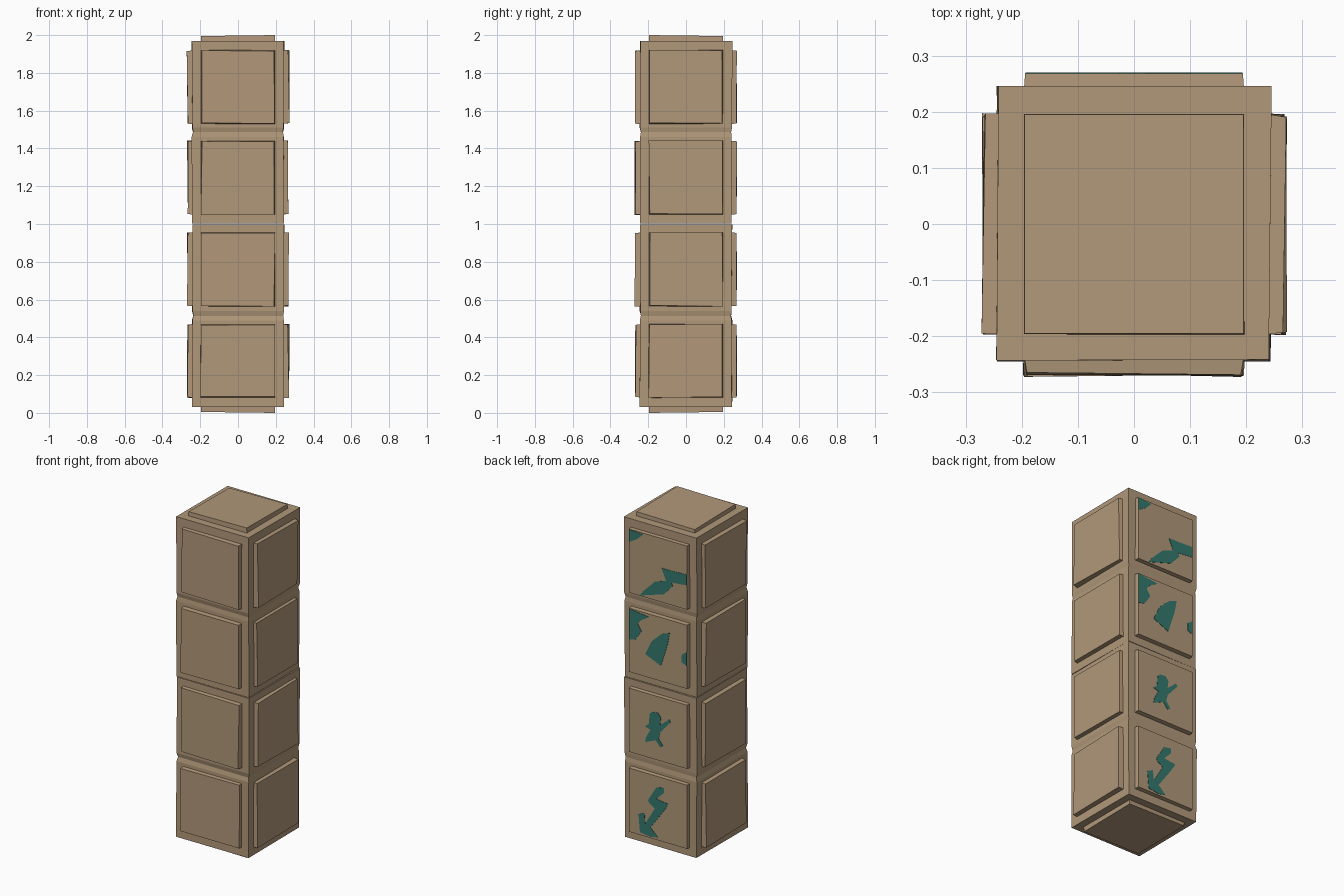
import bpy, bmesh, math, random
from mathutils import Matrix, Vector

if "Cube" in bpy.data.objects:
    bpy.data.objects.remove(bpy.data.objects["Cube"])

random.seed(4)


def material(name, rgb):
    m = bpy.data.materials.new(name)
    m.diffuse_color = (*rgb, 1)
    m.use_nodes = True
    m.node_tree.nodes["Principled BSDF"].inputs["Base Color"].default_value = m.diffuse_color
    return m


TAN = material("tan_stone", (0.44, 0.315, 0.193))
TEAL = material("teal_paint", (0.034, 0.19, 0.155))


def make_object(name, bm, mat):
    bmesh.ops.recalc_face_normals(bm, faces=bm.faces)
    me = bpy.data.meshes.new(name)
    bm.to_mesh(me)
    bm.free()
    me.materials.append(mat)
    ob = bpy.data.objects.new(name, me)
    bpy.context.collection.objects.link(ob)
    return ob


def jit(a):
    return random.uniform(-a, a)


def loft(name, rings, mat=TAN):
    """Join rings of corner points into a closed solid."""
    bm = bmesh.new()
    loops = [[bm.verts.new(p) for p in ring] for ring in rings]
    n = len(loops[0])
    for a, b in zip(loops, loops[1:]):
        for i in range(n):
            j = (i + 1) % n
            bm.faces.new((a[i], a[j], b[j], b[i]))
    bm.faces.new(loops[0][::-1])
    bm.faces.new(loops[-1])
    return make_object(name, bm, mat)


CORNERS = [(-1, -1), (1, -1), (1, 1), (-1, 1)]


def core_ring(z, half, wobble=0.003):
    return [(sx * half + jit(wobble), sy * half + jit(wobble), z) for sx, sy in CORNERS]


# two stacked cores, each slightly pinched halfway up
for name, z0, z1 in (("lower_core", 0.03, 0.998), ("upper_core", 1.002, 1.97)):
    mid = (z0 + z1) / 2
    loft(name, [core_ring(z0, 0.243), core_ring(mid - 0.025, 0.243),
                core_ring(mid, 0.238, 0.002),
                core_ring(mid + 0.025, 0.243), core_ring(z1, 0.243)])


# raised, slightly uneven panels on all four sides
def panel(name, angle, z, rough):
    rot = Matrix.Rotation(angle, 4, 'Z')
    base, outer = [], []
    for sx, sz in CORNERS:
        base.append(rot @ Vector((sx * 0.197, -0.23, z + sz * 0.196)))
        outer.append(rot @ Vector((sx * 0.194 + jit(0.004) * rough,
                                   -0.268 + jit(0.005) * rough,
                                   z + sz * 0.193 + jit(0.004) * rough)))
    loft(name, [base, outer])


LEVELS = (0.275, 0.76, 1.245, 1.725)
for side, angle in (("front", 0), ("right", 90), ("back", 180), ("left", 270)):
    for i, z in enumerate(LEVELS):
        panel(f"{side}_panel_{i + 1}", math.radians(angle), z, 0 if side == "back" else 1)

# top and bottom panels with a slight slope
for name, zb, zo, slope in (("top_panel", 1.96, 2.0, -1), ("bottom_panel", 0.04, 0.0, 1)):
    base = [(sx * 0.197, sy * 0.197, zb) for sx, sy in CORNERS]
    outer = [(sx * 0.195, sy * 0.195, zo + slope * 0.0025 * (2 - sx + sy))
             for sx, sy in CORNERS]
    loft(name, [base, outer])

# painted marks on the back panels, as thin plates (x, z outlines)
MARKS = {
    "arrow_mark": [(.01, .40), (-.04, .41), (-.04, .38), (.01, .33), (-.07, .32),
                   (-.04, .27), (.05, .146), (0, .10), (.05, .09), (.12, .10),
                   (.13, .205), (.09, .225), (.085, .16), (.02, .27), (.06, .295),
                   (.065, .31)],
    "splash_mark": [(.04, .85), (0, .855), (-.02, .83), (-.015, .785), (-.075, .835),
                    (-.085, .82), (-.015, .74), (-.005, .70), (-.035, .66),
                    (-.015, .65), (.015, .685), (.085, .655), (.08, .685), (.05, .74),
                    (.085, .75), (.06, .775), (.055, .835)],
    "corner_mark": [(.193, 1.435), (.06, 1.42), (.115, 1.385), (.135, 1.36),
                    (.11, 1.32), (.15, 1.26), (.193, 1.25)],
    "blade_mark": [(-.08, 1.36), (-.065, 1.285), (-.02, 1.145), (.085, 1.19),
                   (.04, 1.28), (-.025, 1.34)],
    "edge_mark": [(-.193, 1.275), (-.16, 1.25), (-.16, 1.205), (-.193, 1.19)],
    "top_corner_mark": [(.193, 1.915), (.10, 1.91), (.14, 1.87), (.193, 1.84)],
    "zigzag_mark": [(-.025, 1.74), (-.10, 1.74), (-.193, 1.745), (-.193, 1.68),
                    (-.09, 1.67), (-.10, 1.65), (-.04, 1.585), (.12, 1.535),
                    (.10, 1.565), (.02, 1.645), (-.055, 1.67)],
}
for name, outline in MARKS.items():
    loft(name, [[(x, y, z) for x, z in outline] for y in (0.267, 0.27)], TEAL)
